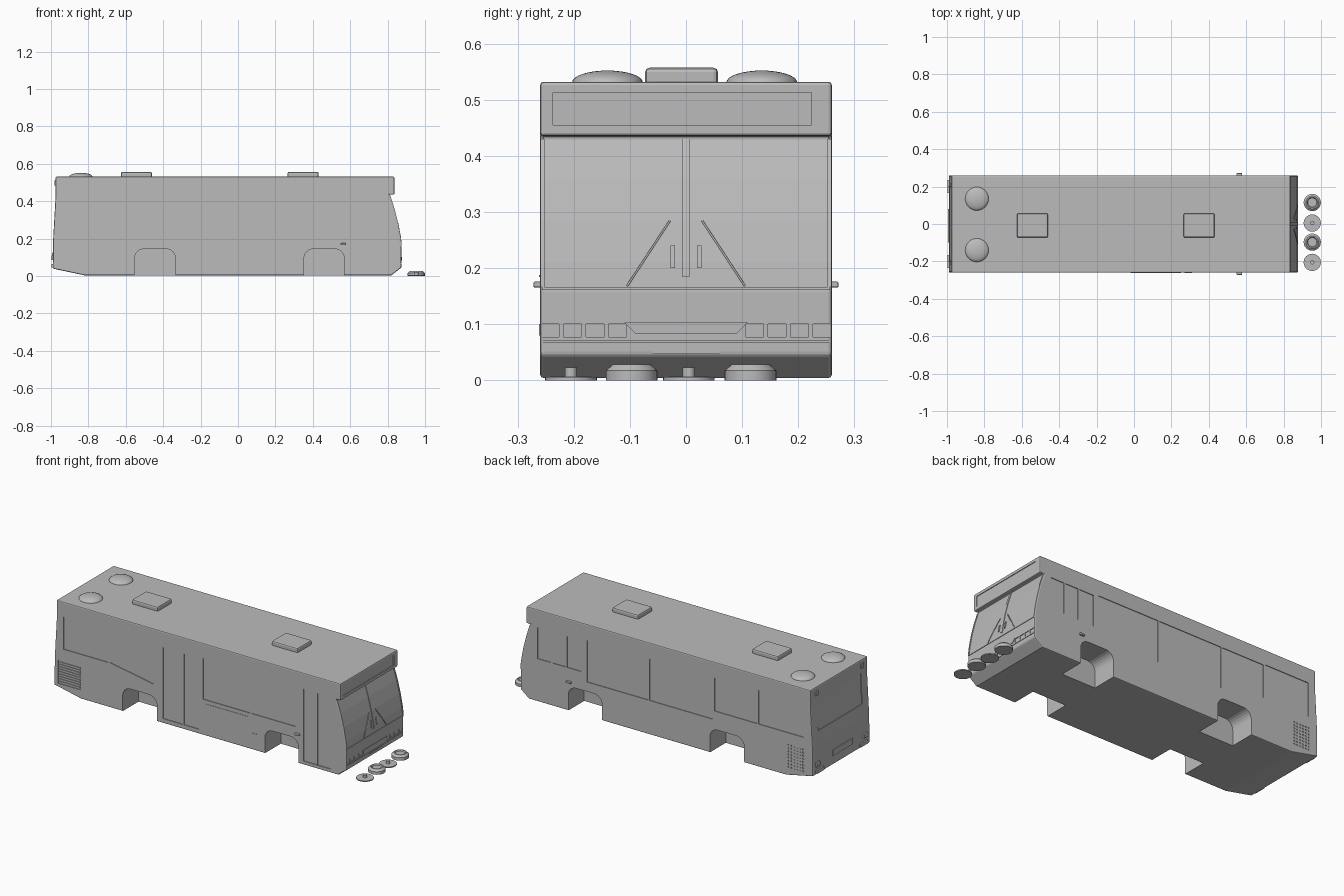
import bpy, bmesh, math
from mathutils import Matrix, Vector

if "Cube" in bpy.data.objects:
    bpy.data.objects.remove(bpy.data.objects["Cube"], do_unlink=True)

grey = bpy.data.materials.new("plain_grey")
grey.use_nodes = True
TONE = (0.5, 0.5, 0.5, 1)
grey.diffuse_color = TONE
grey.node_tree.nodes["Principled BSDF"].inputs["Base Color"].default_value = TONE


def finish(bm, name, bevel=0.0, segments=2, smooth=False):
    bmesh.ops.recalc_face_normals(bm, faces=bm.faces)
    mesh = bpy.data.meshes.new(name)
    bm.to_mesh(mesh)
    bm.free()
    ob = bpy.data.objects.new(name, mesh)
    bpy.context.collection.objects.link(ob)
    mesh.materials.append(grey)
    if bevel:
        mod = ob.modifiers.new("edges", "BEVEL")
        mod.width, mod.segments, mod.angle_limit = bevel, segments, math.radians(40)
    if smooth:
        bpy.ops.object.select_all(action="DESELECT")
        ob.select_set(True)
        bpy.context.view_layer.objects.active = ob
        bpy.ops.object.shade_smooth_by_angle(angle=math.radians(35))
    return ob


def add_box(bm, x0, x1, y0, y1, z0, z1):
    m = Matrix.Translation(((x0 + x1) / 2, (y0 + y1) / 2, (z0 + z1) / 2))
    m = m @ Matrix.Diagonal((abs(x1 - x0), abs(y1 - y0), abs(z1 - z0), 1))
    bmesh.ops.create_cube(bm, size=1, matrix=m)


def box(name, *bounds, bevel=0.0):
    bm = bmesh.new()
    add_box(bm, *bounds)
    return finish(bm, name, bevel)


def add_prism(bm, outline, y0, y1):
    """Extrude an x-z outline along y."""
    face = bm.faces.new([bm.verts.new((x, y0, z)) for x, z in outline])
    ext = bmesh.ops.extrude_face_region(bm, geom=[face])["geom"]
    moved = [v for v in ext if isinstance(v, bmesh.types.BMVert)]
    bmesh.ops.translate(bm, verts=moved, vec=(0, y1 - y0, 0))


def lathe(name, profile, x, y, steps=32):
    """Spin an (r, z) profile about a vertical axis."""
    bm = bmesh.new()
    verts = [bm.verts.new((x + r, y, z)) for r, z in profile]
    edges = [bm.edges.new(pair) for pair in zip(verts, verts[1:])]
    bmesh.ops.spin(bm, geom=verts + edges, cent=(x, y, 0), axis=(0, 0, 1),
                   angle=math.tau, steps=steps)
    bmesh.ops.remove_doubles(bm, verts=bm.verts, dist=0.0001)
    return finish(bm, name, smooth=True)


SIDE = 0.26
DEPTH = 0.004
nose = [(0.873, 0.045), (0.873, 0.157), (0.867, 0.21), (0.853, 0.285),
        (0.834, 0.36), (0.81, 0.435)]


def nose_x(z):
    for (xa, za), (xb, zb) in zip(nose, nose[1:]):
        if za <= z <= zb:
            return xa + (xb - xa) * (z - za) / (zb - za)
    return nose[0][0]


# Body shell
bm = bmesh.new()
add_prism(bm, [(-0.82, 0.004), (0.82, 0.004)] + nose +
          [(0.836, 0.435), (0.836, 0.532), (-0.975, 0.532), (-0.975, 0.43),
           (-0.988, 0.2), (-0.99, 0.04)], -SIDE, SIDE)
body = finish(bm, "bus_body", bevel=0.006)

# Wheel arches, cut as pockets with rounded tops
cut = bmesh.new()
for x0, x1 in ((-0.553, -0.334), (0.353, 0.568)):
    r, top = 0.05, 0.145
    arc = [math.radians(15 * i) for i in range(7)]
    outline = [(x0, -0.02)]
    outline += [(x0 + r - r * math.cos(a), top - r + r * math.sin(a)) for a in arc]
    outline += [(x1 - r + r * math.sin(a), top - r + r * math.cos(a)) for a in arc]
    outline += [(x1, -0.02)]
    for s in (-1, 1):
        add_prism(cut, outline, s * 0.115, s * 0.3)


# Recessed panes and doors on each side
def recess(s, x0, x1, z0, z1, slope=0.0):
    add_prism(cut, [(x0, z0), (x1, z0 - slope), (x1, z1), (x0, z1)],
              s * (SIDE - DEPTH), s * 0.28)


for pane in ((-0.93, -0.645, 0.26, 0.445), (-0.635, -0.355, 0.262, 0.445, 0.05),
             (-0.295, -0.172, 0.03, 0.44), (-0.162, -0.07, 0.03, 0.44),
             (-0.04, 0.26, 0.21, 0.445), (0.27, 0.55, 0.21, 0.445),
             (0.6, 0.685, 0.025, 0.44), (0.69, 0.775, 0.025, 0.44),
             (-0.965, -0.82, 0.055, 0.19)):
    recess(-1, *pane)
for pane in ((0.68, 0.765, 0.25, 0.43), (0.585, 0.67, 0.25, 0.43),
             (0.485, 0.575, 0.25, 0.43), (0.06, 0.45, 0.2, 0.44),
             (-0.355, 0.05, 0.2, 0.44), (-0.93, -0.645, 0.25, 0.445)):
    recess(1, *pane)
recess(1, -0.635, -0.365, 0.25, 0.44, 0.0)

# Perforated engine vent
for i in range(6):
    for j in range(8):
        x, z = -0.93 + 0.019 * i, 0.055 + 0.018 * j
        add_box(cut, x - 0.004, x + 0.004, SIDE - DEPTH, 0.28, z - 0.004, z + 0.004)

# Destination sign recess and rear window recess
add_box(cut, 0.832, 0.86, -0.237, 0.224, 0.455, 0.513)
add_prism(cut, [(-1.05, 0.28), (-0.979, 0.28), (-0.971, 0.455), (-1.05, 0.455)],
          -0.2, 0.2)

# Headlamp recesses and bumper seam
for s in (-1, 1):
    for i in range(4):
        y = s * (0.122 + 0.04 * i)
        add_box(cut, 0.869, 0.9, y - 0.016, y + 0.016, 0.077, 0.1)
add_box(cut, 0.870, 0.9, -0.27, 0.27, 0.068, 0.071)

cutter = finish(cut, "recess_cutter")
cutter.hide_render = True
cutter.hide_viewport = True
mod = body.modifiers.new("recesses", "BOOLEAN")
mod.operation, mod.solver, mod.object = "DIFFERENCE", "EXACT", cutter

# Side grille slats
bm = bmesh.new()
for i in range(9):
    z = 0.062 + 0.014 * i
    add_box(bm, -0.96, -0.825, -SIDE, -SIDE + 0.006, z, z + 0.007)
finish(bm, "engine_grille_slats")


# Plates that follow the curved nose
def nose_plate(name, y0, y1, z0, z1, out):
    zs = [z0] + [z for _, z in nose if z0 < z < z1] + [z1]
    bm = bmesh.new()
    add_prism(bm, [(nose_x(z) + out, z) for z in zs] +
              [(nose_x(z) - 0.01, z) for z in reversed(zs)], y0, y1)
    finish(bm, name)


nose_plate("windscreen_post", -0.007, 0.007, 0.185, 0.43, 0.003)
nose_plate("windscreen_sill", -0.257, 0.257, 0.161, 0.166, 0.003)
nose_plate("front_plate", -0.06, 0.06, 0.047, 0.062, 0.002)
for side, s in (("right", -1), ("left", 1)):
    nose_plate(side + "_windscreen_pillar", s * 0.252, s * 0.259, 0.166, 0.43, 0.003)

# Wipers
for side, s in (("right", -1), ("left", 1)):
    curve = bpy.data.curves.new(side + "_wiper", "CURVE")
    curve.dimensions, curve.bevel_depth, curve.bevel_resolution = "3D", 0.0018, 1
    line = curve.splines.new("POLY")
    line.points.add(4)
    for i, p in enumerate(line.points):
        z = 0.168 + 0.029 * i
        p.co = (nose_x(z) + 0.002, s * (0.105 - 0.019 * i), z, 1)
    wiper = bpy.data.objects.new(side + "_wiper", curve)
    bpy.context.collection.objects.link(wiper)
    curve.materials.append(grey)
    nose_plate(side + "_wiper_motor", s * 0.02, s * 0.028, 0.2, 0.24, 0.004)

# Lower front panel between the headlamps
bm = bmesh.new()
add_prism(bm, [(-0.11, 0.103), (-0.09, 0.083), (0.09, 0.083), (0.11, 0.103)], 0, 0.003)
bm.transform(Matrix.Translation((0.876, 0, 0)) @ Matrix.Rotation(math.pi / 2, 4, "Z"))
finish(bm, "front_panel")

# Marker lamps, rear lamps and rear plate
for side, s in (("right", -1), ("left", 1)):
    box(side + "_marker_lamp", 0.548, 0.578, s * 0.255, s * 0.272, 0.165, 0.176, bevel=0.003)
    box(side + "_tail_lamp", -0.998, -0.98, s * 0.165, s * 0.235, 0.045, 0.065, bevel=0.002)
    box(side + "_reverse_lamp", -0.998, -0.98, s * 0.2, s * 0.235, 0.085, 0.11, bevel=0.002)
    box(side + "_top_lamp", -0.982, -0.97, s * 0.195, s * 0.22, 0.485, 0.51, bevel=0.002)
box("rear_plate", -0.994, -0.98, -0.1, 0.08, 0.09, 0.125, bevel=0.002)
box("side_hatch", 0.27, 0.31, -0.262, -0.255, 0.08, 0.1)
box("side_trim", -0.02, 0.25, -0.262, -0.255, 0.184, 0.188)

# Roof hatches and domed vents
for name, x in (("rear", -0.543), ("front", 0.348)):
    hatch = box(name + "_roof_hatch", x - 0.083, x + 0.083, -0.073, 0.057, 0.525, 0.557,
                bevel=0.008)
for side, y in (("right", -0.14), ("left", 0.135)):
    dome = [(0.063 * math.cos(a), 0.531 + 0.021 * math.sin(a))
            for a in [math.radians(11.25 * i) for i in range(9)]]
    lathe(side + "_roof_vent", dome, -0.84, y)

# Loose wheel hubs in front of the nose
flat = [(0, 0), (0.046, 0), (0.046, 0.006), (0.011, 0.007), (0.011, 0.023), (0, 0.023)]
deep = [(0, 0), (0.046, 0), (0.046, 0.017), (0.034, 0.028), (0.028, 0.028),
        (0.024, 0.022), (0, 0.022)]
for i, y in enumerate((-0.205, -0.097, 0.005, 0.115)):
    lathe("wheel_hub_" + str(i + 1), deep if i % 2 else flat, 0.953, y)
